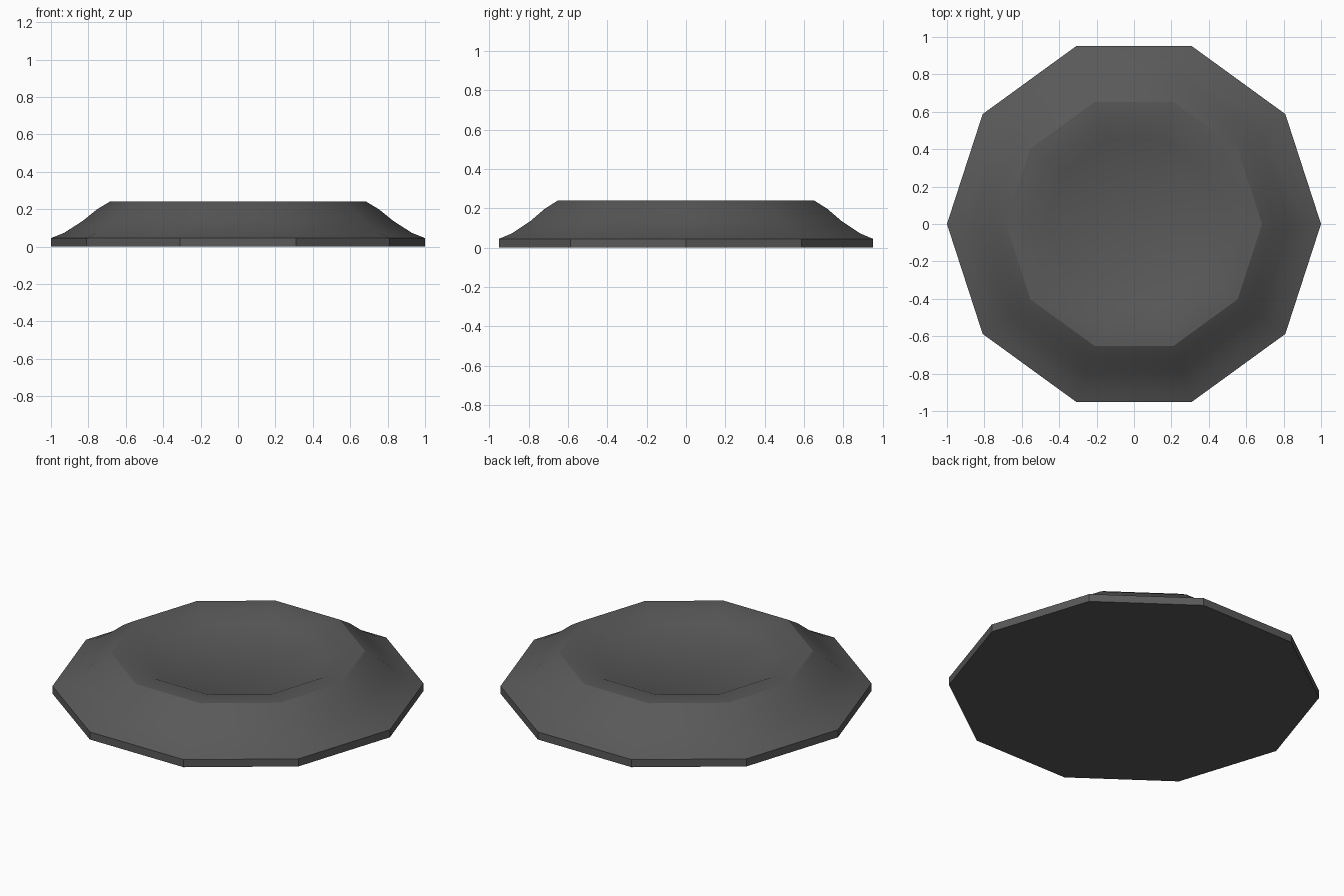
import bpy, bmesh
from math import cos, sin, pi, radians

if "Cube" in bpy.data.objects:
    bpy.data.objects.remove(bpy.data.objects["Cube"])

SIDES = 10
# Radius / height profile: base, rim, sloped flank, flat lip, shallow dish
PROFILE = [(1.0, 0.0), (1.0, 0.045), (0.93, 0.073), (0.83, 0.137),
           (0.755, 0.198), (0.685, 0.24), (0.565, 0.24), (0.473, 0.20)]

bm = bmesh.new()
rings = [[bm.verts.new((r * cos(2 * pi * i / SIDES), r * sin(2 * pi * i / SIDES), z))
          for i in range(SIDES)] for r, z in PROFILE]

# Walls between successive rings
for lower, upper in zip(rings, rings[1:]):
    for i in range(SIDES):
        j = (i + 1) % SIDES
        bm.faces.new((lower[i], lower[j], upper[j], upper[i]))

# Underside and dish floor
bm.faces.new(rings[0][::-1])
bm.faces.new(rings[-1])
bmesh.ops.recalc_face_normals(bm, faces=bm.faces)

mesh = bpy.data.meshes.new("round_dish_base")
bm.to_mesh(mesh)
bm.free()
dish = bpy.data.objects.new("round_dish_base", mesh)
bpy.context.collection.objects.link(dish)

# Dark grey finish
mat = bpy.data.materials.new("dark_grey")
mat.diffuse_color = (0.1, 0.1, 0.1, 1)
mat.use_nodes = True
mat.node_tree.nodes["Principled BSDF"].inputs["Base Color"].default_value = mat.diffuse_color
mesh.materials.append(mat)

# Soft flank, sharp rim and lip
bpy.context.view_layer.objects.active = dish
dish.select_set(True)
bpy.ops.object.shade_smooth_by_angle(angle=radians(30))
